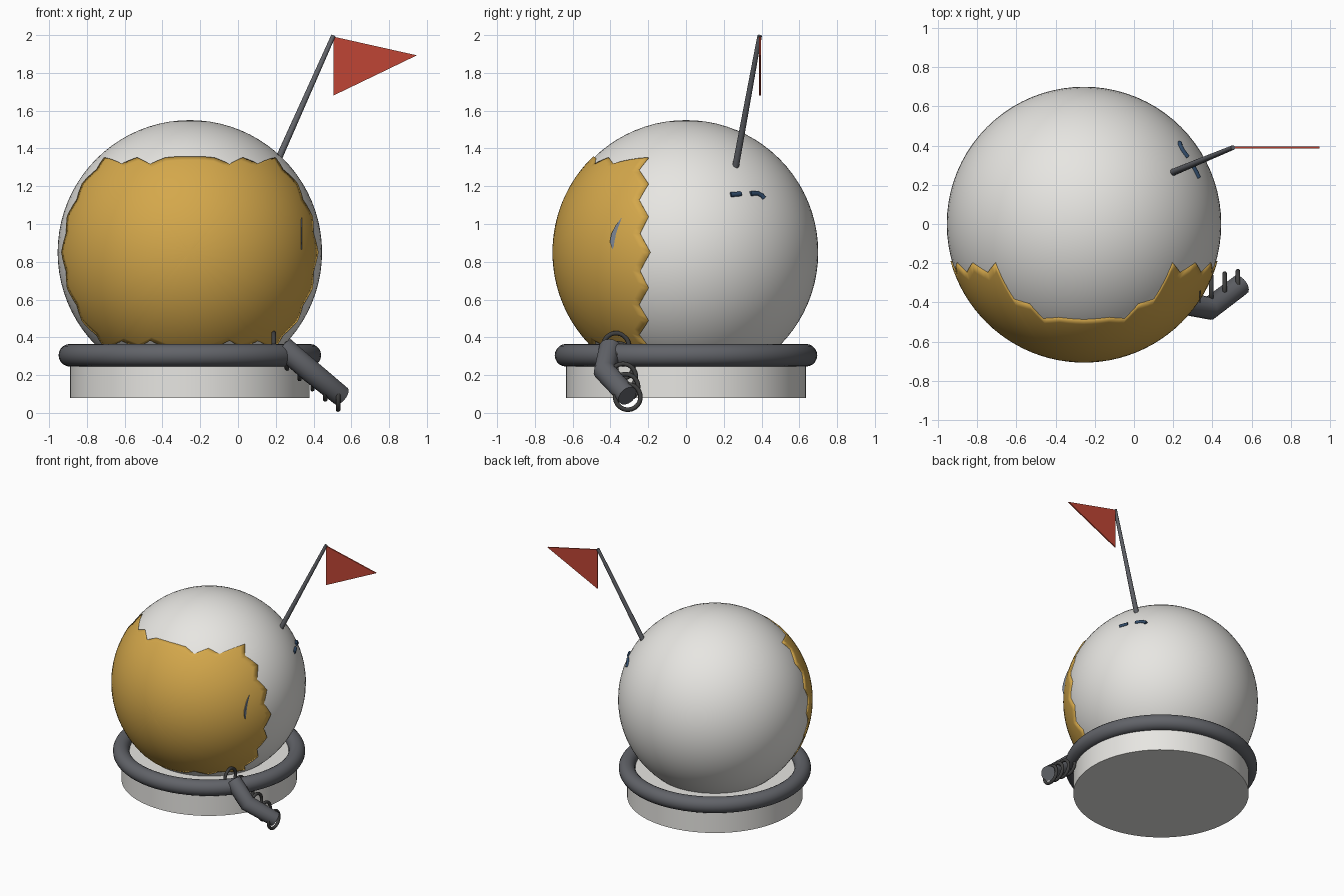
import bpy, bmesh
from math import pi, sqrt, radians
from mathutils import Vector

if "Cube" in bpy.data.objects:
    bpy.data.objects.remove(bpy.data.objects["Cube"])

CENTRE = Vector((-0.255, 0, 0.85))
R = 0.70


def material(name, rgb):
    m = bpy.data.materials.new(name)
    m.diffuse_color = (*rgb, 1)
    m.use_nodes = True
    m.node_tree.nodes["Principled BSDF"].inputs["Base Color"].default_value = m.diffuse_color
    return m


WHITE = material("white shell", (0.80, 0.79, 0.76))
GOLD = material("gold visor", (0.66, 0.39, 0.07))
RED = material("red cloth", (0.52, 0.06, 0.035))
DARK = material("dark grey", (0.12, 0.125, 0.14))
BLACK = material("near black", (0.05, 0.05, 0.05))
BLUE = material("dark blue", (0.03, 0.07, 0.14))
STEEL = material("blue grey", (0.2, 0.24, 0.3))


def finish(name, mat, smooth=True):
    ob = bpy.context.object
    ob.name = name
    ob.data.materials.clear()
    ob.data.materials.append(mat)
    if smooth:
        bpy.ops.object.shade_smooth_by_angle(angle=radians(40))
    return ob


def link_mesh(name, bm):
    bmesh.ops.recalc_face_normals(bm, faces=bm.faces[:])
    me = bpy.data.meshes.new(name)
    bm.to_mesh(me)
    bm.free()
    ob = bpy.data.objects.new(name, me)
    bpy.context.collection.objects.link(ob)
    bpy.ops.object.select_all(action='DESELECT')
    bpy.context.view_layer.objects.active = ob
    ob.select_set(True)
    return ob


def torus(name, loc, major, minor, mat, rot=(0, 0, 0), segs=(96, 20)):
    bpy.ops.mesh.primitive_torus_add(location=loc, rotation=rot, major_radius=major,
                                     minor_radius=minor, major_segments=segs[0],
                                     minor_segments=segs[1])
    return finish(name, mat)


def tube(name, points, radii, mat):
    cu = bpy.data.curves.new(name, 'CURVE')
    cu.dimensions = '3D'
    cu.bevel_depth = 1
    cu.bevel_resolution = 6
    cu.use_fill_caps = True
    sp = cu.splines.new('POLY')
    sp.points.add(len(points) - 1)
    for p, co, r in zip(sp.points, points, radii):
        p.co = (*co, 1)
        p.radius = r
    ob = bpy.data.objects.new(name, cu)
    bpy.context.collection.objects.link(ob)
    bpy.ops.object.select_all(action='DESELECT')
    bpy.context.view_layer.objects.active = ob
    ob.select_set(True)
    bpy.ops.object.convert(target='MESH')
    return finish(name, mat)


def prism(name, outline, offset, mat):
    """Flat outline extruded along offset."""
    bm = bmesh.new()
    face = bm.faces.new([bm.verts.new(p) for p in outline])
    ext = bmesh.ops.extrude_face_region(bm, geom=[face], use_keep_orig=True)
    bmesh.ops.translate(bm, vec=offset,
                        verts=[v for v in ext["geom"] if isinstance(v, bmesh.types.BMVert)])
    link_mesh(name, bm)
    return finish(name, mat, smooth=False)


# Round shell
bpy.ops.mesh.primitive_uv_sphere_add(segments=80, ring_count=40, radius=R, location=CENTRE)
finish("helmet_shell", WHITE)

# Visor: spherical patch with a zigzag rim, one quarter mirrored four ways
RV = 0.707
top = [(0, .508), (.13, .502), (.21, .468), (.28, .503), (.36, .47)]
side = [(.20, .503), (.25, .44), (.20, .365), (.25, .28), (.20, .19), (.245, .10), (.19, 0)]
quarter = [Vector((x, -sqrt(RV**2 - x*x - z*z), z)) for x, z in top]
quarter += [Vector((sqrt(RV**2 - y*y - z*z), -y, z)) for y, z in side]


def flip(pts, sx, sz):
    return [Vector((p.x * sx, p.y, p.z * sz)) for p in pts]


rim = (quarter[:-1] + flip(quarter[:0:-1], 1, -1)
       + flip(quarter[:-1], -1, -1) + flip(quarter[:0:-1], -1, 1))
fine = [a.lerp(b, k / 3).normalized() for a, b in zip(rim, rim[1:] + rim[:1]) for k in range(3)]
bm = bmesh.new()
front = Vector((0, -1, 0))
pole = bm.verts.new(CENTRE + front * RV)
STEPS = 20
rings = [[bm.verts.new(CENTRE + front.slerp(d, s / STEPS) * RV) for d in fine]
         for s in range(1, STEPS + 1)]
n = len(fine)
for i in range(n):
    j = (i + 1) % n
    bm.faces.new((pole, rings[0][i], rings[0][j]))
    for a, b in zip(rings, rings[1:]):
        bm.faces.new((a[i], b[i], b[j], a[j]))
visor = link_mesh("visor", bm)
finish("visor", GOLD)
mod = visor.modifiers.new("thickness", 'SOLIDIFY')
mod.thickness = 0.015
mod.offset = -1

# Neck base and collar ring
bpy.ops.mesh.primitive_cylinder_add(vertices=96, radius=0.634, depth=0.225,
                                    location=(CENTRE.x, 0, 0.1925))
finish("neck_base", WHITE)
torus("collar_ring", (CENTRE.x, 0, 0.305), 0.635, 0.06, DARK)

# Antenna with pennant
tube("antenna", [(0.19, 0.26, 1.29), (0.505, 0.39, 1.997)], [0.018, 0.012], DARK)
prism("pennant", [(0.505, 0.386, 1.992), (0.505, 0.386, 1.68), (0.947, 0.386, 1.893)],
      (0, 0.01, 0), RED)

# Bent air hose and its hoops
tube("air_hose", [(0.24, -0.40, 0.345), (0.385, -0.43, 0.22), (0.545, -0.31, 0.09)],
     [0.06, 0.06, 0.055], DARK)
first, last = Vector((0.19, -0.37, 0.355)), Vector((0.53, -0.308, 0.084))
for i in range(6):
    torus(f"hose_hoop_{i + 1}", first.lerp(last, i / 5), 0.067, 0.012, BLACK,
          rot=(0, pi / 2, 0), segs=(40, 10))

# Small raised dashes on the right side of the shell
dashes = [[(.235, 1.155), (.265, 1.157), (.29, 1.16)],
          [(.34, 1.16), (.375, 1.163), (.40, 1.152), (.413, 1.135)]]
for i, pts in enumerate(dashes):
    path = [(CENTRE.x + sqrt(R * R - y * y - (z - CENTRE.z)**2), y, z) for y, z in pts]
    tube(f"side_dash_{i + 1}", path, [0.013] * len(path), BLUE)

# Thin crescent fin on the visor
fin = [(-.340, 1.035), (-.375, .99), (-.396, .945), (-.403, .905), (-.390, .865),
       (-.378, .89), (-.370, .94), (-.355, .99)]
prism("visor_fin", [(0.333, y, z) for y, z in fin], (0.006, 0, 0), STEEL)
